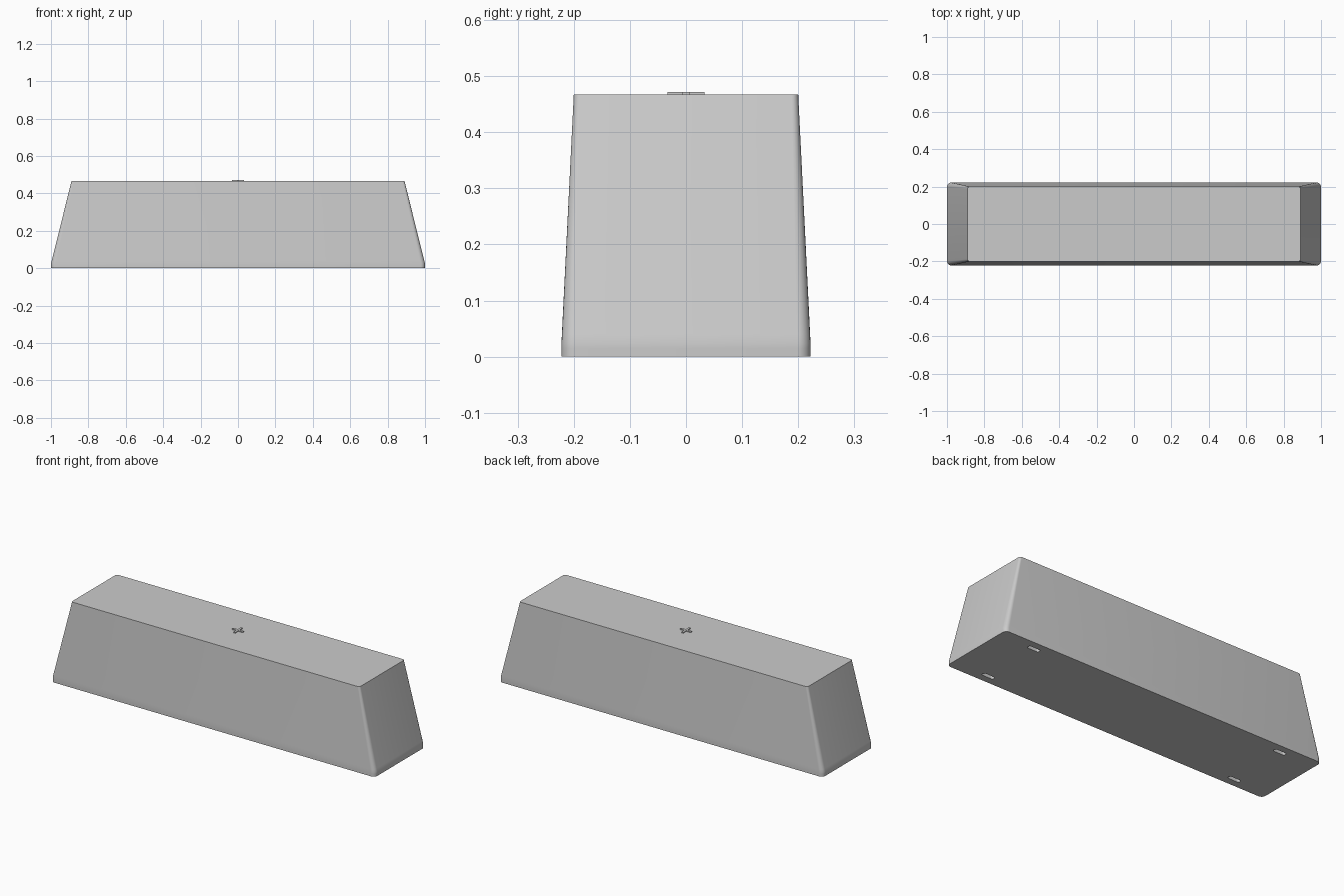
import bpy, bmesh, math

cube = bpy.data.objects.get("Cube")
if cube:
    bpy.data.objects.remove(cube)

grey = bpy.data.materials.new("light grey")
grey.use_nodes = True
colour = (0.6, 0.6, 0.6, 1)
grey.diffuse_color = colour
grey.node_tree.nodes["Principled BSDF"].inputs["Base Color"].default_value = colour

BASE, TOP = 0.024, 0.467


def rounded_rect(hx, hy, r, steps=6):
    """Outline of a rectangle with rounded corners, anticlockwise."""
    pts = []
    for i, (sx, sy) in enumerate(((1, 1), (-1, 1), (-1, -1), (1, -1))):
        for k in range(steps + 1):
            a = math.pi / 2 * (i + k / steps)
            pts.append((sx * (hx - r) + r * math.cos(a),
                        sy * (hy - r) + r * math.sin(a)))
    return pts


def loft(name, sections):
    """Skin a stack of (z, outline) sections and cap both ends."""
    bm = bmesh.new()
    rings = [[bm.verts.new((x, y, z)) for x, y in outline] for z, outline in sections]
    n = len(rings[0])
    for low, high in zip(rings, rings[1:]):
        for i in range(n):
            j = (i + 1) % n
            bm.faces.new((low[i], low[j], high[j], high[i]))
    bm.faces.new(rings[0][::-1])
    bm.faces.new(rings[-1])
    mesh = bpy.data.meshes.new(name)
    bm.to_mesh(mesh)
    bm.free()
    mesh.materials.append(grey)
    obj = bpy.data.objects.new(name, mesh)
    bpy.context.collection.objects.link(obj)
    return obj


def body_section(z):
    t = max(0, (z - BASE) / (TOP - BASE))
    return z, rounded_rect(1 - 0.11 * t, 0.222 - 0.022 * t, 0.024 - 0.012 * t)


# Tapered block with a short upright foot
body = loft("body", [body_section(z) for z in (0, 0.015, BASE, 0.04, TOP)])

# Four slots in the underside
for sx in (-1, 1):
    for sy in (-1, 1):
        outline = [(x + sx * 0.78, y + sy * 0.172)
                   for x, y in rounded_rect(0.036, 0.011, 0.0105)]
        cutter = loft("slot_cutter", [(-0.02, outline), (0.05, outline)])
        cutter.hide_render = True
        cutter.hide_set(True)
        cut = body.modifiers.new("slot", 'BOOLEAN')
        cut.object = cutter
        cut.solver = 'EXACT'

# Apply the cuts, then remove the cutters
bpy.context.view_layer.update()
cut_mesh = bpy.data.meshes.new_from_object(
    body.evaluated_get(bpy.context.evaluated_depsgraph_get()))
cutters = [m.object for m in body.modifiers]
body.modifiers.clear()
body.data = cut_mesh
for cutter in cutters:
    bpy.data.objects.remove(cutter)

bpy.ops.object.select_all(action='DESELECT')
body.select_set(True)
bpy.context.view_layer.objects.active = body
bpy.ops.object.shade_smooth_by_angle(angle=math.radians(30))

# Raised plus mark on the top
arm, half = 0.033, 0.006
plus = []
for i in range(4):
    c, s = round(math.cos(i * math.pi / 2)), round(math.sin(i * math.pi / 2))
    for x, y in ((arm, -half), (arm, half), (half, half)):
        plus.append((c * x - s * y, s * x + c * y))
loft("plus_mark", [(TOP - 0.004, plus), (TOP + 0.005, plus)])
